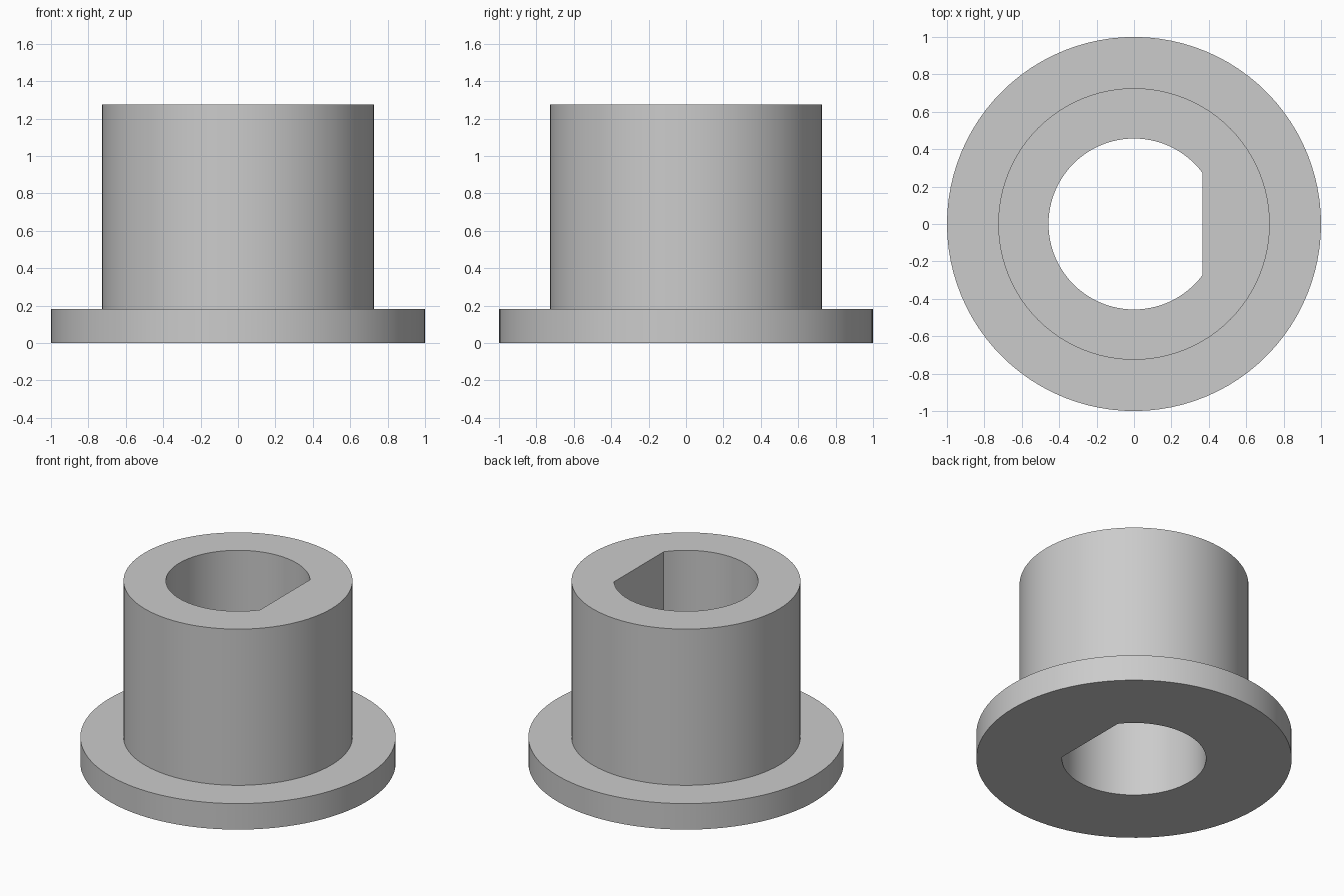
import bpy, bmesh, math

default = bpy.data.objects.get("Cube")
if default:
    bpy.data.objects.remove(default, do_unlink=True)

FLANGE_R, SLEEVE_R, BORE_R = 1.0, 0.726, 0.457
FLANGE_H, TOTAL_H = 0.182, 1.275
FLAT_X = 0.365                      # flat side of the D-shaped bore
FLAT_STEPS, ARC_STEPS = 20, 76

# Angles shared by all rings, with two falling exactly on the bore corners
corner = math.acos(FLAT_X / BORE_R)
angles = [-corner + 2 * corner * i / FLAT_STEPS for i in range(FLAT_STEPS)]
angles += [corner + (2 * math.pi - 2 * corner) * i / ARC_STEPS for i in range(ARC_STEPS)]

bm = bmesh.new()


def ring(radius, z, flat=False):
    verts = []
    for a in angles:
        r = radius
        if flat and math.cos(a) > 0:
            r = min(radius, FLAT_X / math.cos(a))
        verts.append(bm.verts.new((r * math.cos(a), r * math.sin(a), z)))
    return verts


# Closed stepped profile: flange, sleeve, then back down the bore
rings = [
    ring(FLANGE_R, 0), ring(FLANGE_R, FLANGE_H),
    ring(SLEEVE_R, FLANGE_H), ring(SLEEVE_R, TOTAL_H),
    ring(BORE_R, TOTAL_H, True), ring(BORE_R, 0, True),
]
n = len(angles)
for k, lower in enumerate(rings):
    upper = rings[(k + 1) % len(rings)]
    for i in range(n):
        j = (i + 1) % n
        bm.faces.new((lower[i], lower[j], upper[j], upper[i]))
bmesh.ops.recalc_face_normals(bm, faces=bm.faces)

mesh = bpy.data.meshes.new("flanged_bushing")
bm.to_mesh(mesh)
bm.free()
bushing = bpy.data.objects.new("flanged_bushing", mesh)
bpy.context.collection.objects.link(bushing)

# Plain grey material
grey = bpy.data.materials.new("light_grey")
grey.use_nodes = True
colour = (0.6, 0.6, 0.6, 1)
grey.diffuse_color = colour
grey.node_tree.nodes["Principled BSDF"].inputs["Base Color"].default_value = colour
mesh.materials.append(grey)

# Smooth round walls, crisp rims and bore corners
bpy.ops.object.select_all(action="DESELECT")
bushing.select_set(True)
bpy.context.view_layer.objects.active = bushing
bpy.ops.object.shade_smooth_by_angle(angle=math.radians(25))
